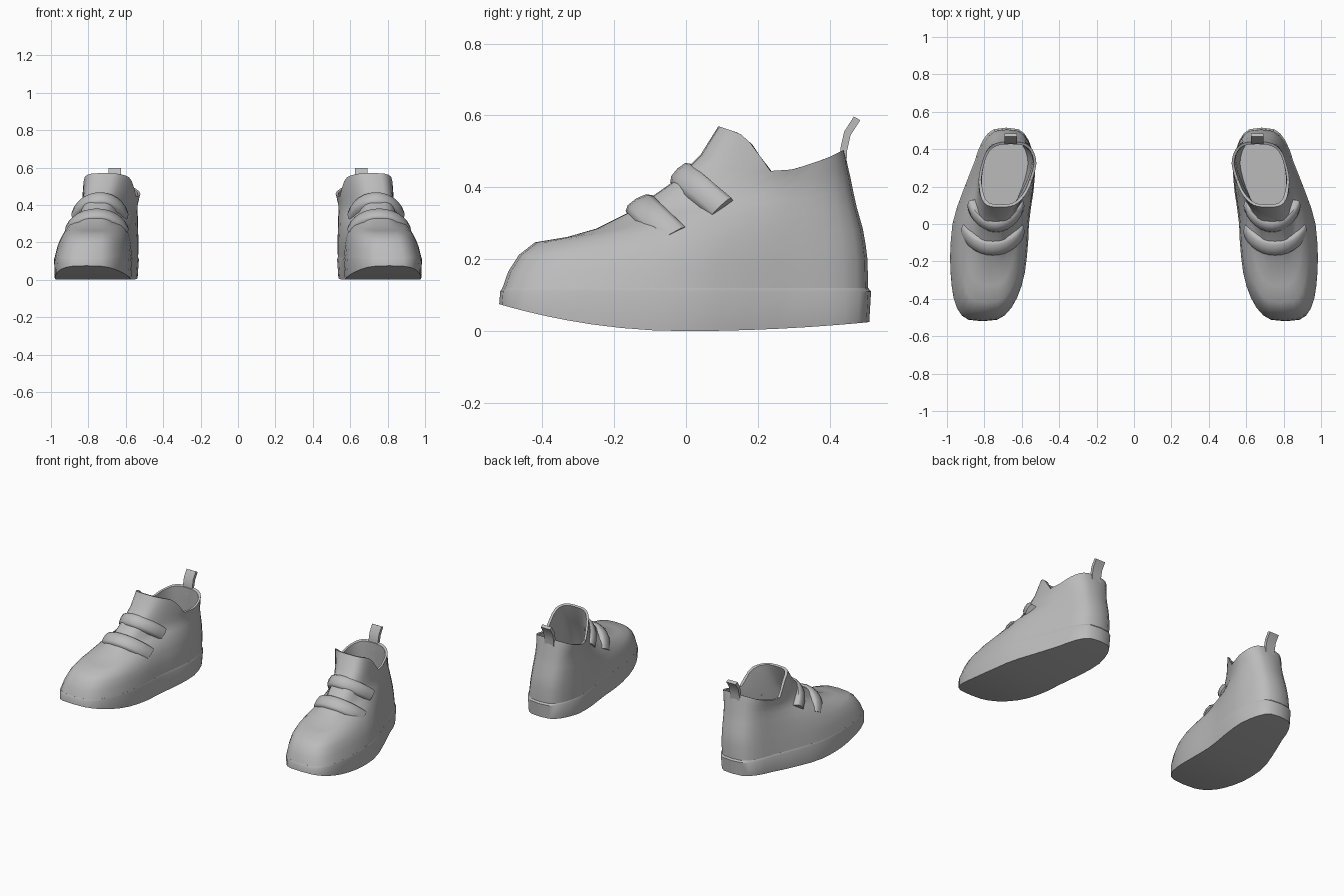
import bpy, bmesh, math
from mathutils import Vector

cube = bpy.data.objects.get("Cube")
if cube:
    bpy.data.objects.remove(cube, do_unlink=True)

GREY = (0.5, 0.5, 0.5, 1.0)
mat = bpy.data.materials.new("plain_grey")
mat.use_nodes = True
mat.diffuse_color = GREY
bsdf = next(n for n in mat.node_tree.nodes if n.type == 'BSDF_PRINCIPLED')
bsdf.inputs["Base Color"].default_value = GREY

N = 36  # points around each ring


def interp(table, v):
    """Piecewise linear lookup in a list of (key, value) pairs."""
    if v <= table[0][0]:
        return table[0][1]
    for (a, fa), (b, fb) in zip(table, table[1:]):
        if v <= b:
            return fa + (fb - fa) * (v - a) / (b - a)
    return table[-1][1]


# Curved centre line of the foot, seen from above
AXIS = [(-0.52, 0.81), (-0.3, 0.785), (-0.16, 0.778), (0.03, 0.765),
        (0.2, 0.72), (0.32, 0.693), (0.52, 0.683)]
# Height of the collar edge from tongue to heel
COLLAR = [(0.09, 0.57), (0.15, 0.55), (0.195, 0.51), (0.225, 0.445),
          (0.3, 0.45), (0.39, 0.48), (0.44, 0.505)]


def centre_x(y, z):
    return interp(AXIS, y) - 0.07 * max(0.0, z - 0.1)


def ring(yf, zf, yb, zb, zs, wf, wb, k=1.3, edge=None):
    """Foot-shaped loop: front, back and side heights, front and back half widths."""
    pts = []
    for i in range(N):
        a = 2 * math.pi * i / N
        c, s = math.cos(a), math.sin(a)
        t = (1 - c) / 2
        y = yf + (yb - yf) * t
        z = zs + ((zf if c > 0 else zb) - zs) * abs(c) ** k
        if edge:
            z = interp(edge, y)
        w = wf + (wb - wf) * t * t * (3 - 2 * t)
        x = centre_x(y, z) + math.copysign(w * abs(s) ** 0.6, s)
        if abs(s) < 1e-6:
            x = centre_x(y, z)
        pts.append(Vector((x, y, z)))
    return pts


def finish(name, bm, side, angle=40):
    for v in bm.verts:
        v.co.x *= side
    bmesh.ops.recalc_face_normals(bm, faces=bm.faces[:])
    me = bpy.data.meshes.new(name)
    bm.to_mesh(me)
    bm.free()
    ob = bpy.data.objects.new(name, me)
    bpy.context.collection.objects.link(ob)
    me.materials.append(mat)
    bpy.ops.object.select_all(action='DESELECT')
    ob.select_set(True)
    bpy.context.view_layer.objects.active = ob
    bpy.ops.object.shade_smooth_by_angle(angle=math.radians(angle))
    return ob


def cap(bm, loop):
    """Close a loop with strips running across it."""
    n = len(loop)
    for i in range(n // 2):
        quad = [loop[i], loop[i + 1], loop[n - i - 1], loop[(n - i) % n]]
        bm.faces.new(list(dict.fromkeys(quad)))


def loft(name, rings, side, angle=40):
    bm = bmesh.new()
    loops = [[bm.verts.new(p) for p in r] for r in rings]
    for lo, hi in zip(loops, loops[1:]):
        n = len(lo)
        for i in range(n):
            j = (i + 1) % n
            bm.faces.new((lo[i], lo[j], hi[j], hi[i]))
    cap(bm, loops[0])
    cap(bm, loops[-1])
    return finish(name, bm, side, angle)


def strap(name, side, mid, end, along, half_x):
    """Padded band arched over the instep."""
    mid, end, along = Vector((0, *mid)), Vector((0, *end)), Vector((0, *along))
    cx = centre_x((mid.y + end.y) / 2, mid.z)
    profile = [(-1, -0.035), (-1, -0.008), (-0.7, 0.003), (0, 0.007),
               (0.7, 0.003), (1, -0.008), (1, -0.035), (0, -0.035)]
    rings, reach, steps = [], 1.25, 12
    for i in range(steps + 1):
        a = reach * (2 * i / steps - 1)
        drop = (1 - math.cos(a)) / (1 - math.cos(reach))
        base = mid.lerp(end, drop)
        base.x = cx + half_x * math.sin(a) / math.sin(reach)
        out = Vector((math.sin(a), -0.5 * math.cos(a), 0.85 * math.cos(a))).normalized()
        rings.append([base + along * s + out * n for s, n in profile])
    loft(name, rings, side, 50)


def pull_loop(name, side):
    """Bent tab standing on the back of the collar."""
    path = [(0.437, 0.45), (0.439, 0.505), (0.449, 0.55), (0.476, 0.592)]
    cx = centre_x(0.45, 0.5)
    rings = []
    for y, z in path:
        rings.append([Vector((cx + sx * 0.033, y + sy * 0.009, z - sy * 0.005))
                      for sx, sy in ((-1, -1), (1, -1), (1, 1), (-1, 1))])
    loft(name, rings, side, 30)


SOLE = [
    ring(-0.52, 0.075, 0.51, 0.025, 0.0, 0.218, 0.18, 2),
    ring(-0.517, 0.11, 0.515, 0.11, 0.11, 0.222, 0.187),
    ring(-0.511, 0.12, 0.507, 0.12, 0.12, 0.22, 0.182),
]
UPPER = [
    ring(-0.511, 0.119, 0.507, 0.119, 0.119, 0.22, 0.182),
    ring(-0.495, 0.165, 0.505, 0.2, 0.18, 0.208, 0.178),
    ring(-0.465, 0.212, 0.5, 0.24, 0.215, 0.194, 0.175),
    ring(-0.42, 0.247, 0.492, 0.285, 0.25, 0.175, 0.172),
    ring(-0.33, 0.262, 0.475, 0.345, 0.31, 0.14, 0.168),
    ring(-0.25, 0.285, 0.465, 0.39, 0.345, 0.105, 0.164),
    ring(-0.15, 0.335, 0.457, 0.43, 0.375, 0.095, 0.162),
    ring(-0.03, 0.42, 0.45, 0.46, 0.4, 0.108, 0.16),
    ring(0.04, 0.49, 0.445, 0.485, 0.425, 0.122, 0.158),
    ring(0.09, 0.57, 0.44, 0.505, 0.45, 0.138, 0.156, edge=COLLAR),
    # Inner rim, lining and insole
    ring(0.104, 0.565, 0.427, 0.5, 0.445, 0.122, 0.143, edge=COLLAR),
    ring(0.06, 0.44, 0.43, 0.42, 0.38, 0.1, 0.145),
    ring(-0.02, 0.3, 0.445, 0.28, 0.27, 0.1, 0.145),
    ring(-0.05, 0.15, 0.45, 0.15, 0.15, 0.1, 0.14),
]

for label, side in (("left", 1), ("right", -1)):
    loft(label + "_sole", SOLE, side)
    loft(label + "_upper", UPPER, side)
    strap(label + "_lower_strap", side, (-0.135, 0.363), (-0.04, 0.27), (0.037, 0.022), 0.163)
    strap(label + "_upper_strap", side, (-0.02, 0.447), (0.097, 0.347), (0.028, 0.026), 0.146)
    pull_loop(label + "_pull_loop", side)
